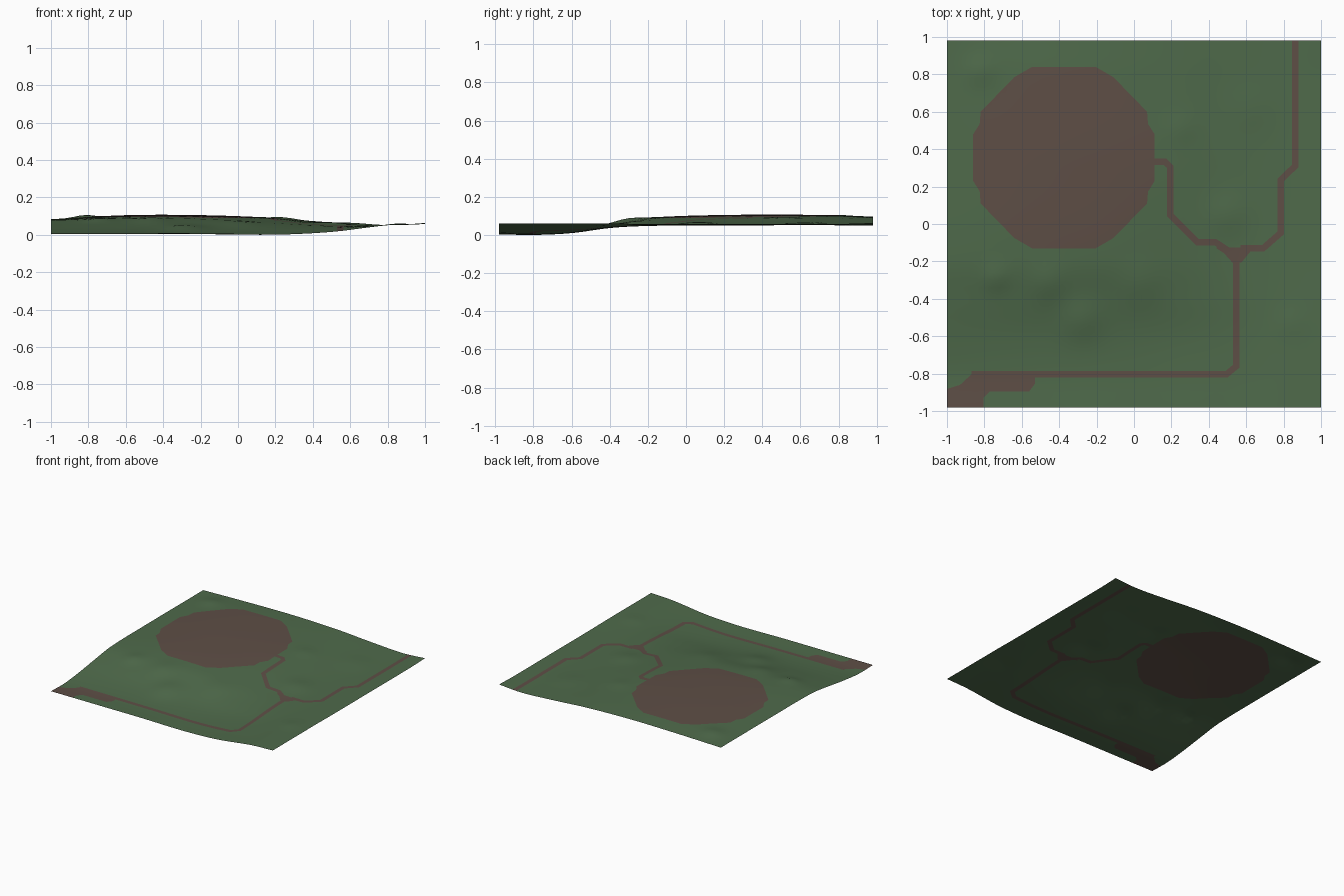
import bpy, bmesh, math
from mathutils import Vector

if "Cube" in bpy.data.objects:
    bpy.data.objects.remove(bpy.data.objects["Cube"])

# --- broad ground relief: control heights, smoothly interpolated ---
XS = [-1, -0.6, -0.2, 0.2, 0.5, 0.8, 1]
YS = [-0.98, -0.8, -0.6, -0.4, -0.2, 0.3, 0.8, 0.98]
HS = [[.010, .010, .010, .006, .018, .053, .062],
      [.008, .008, .006, .003, .018, .053, .062],
      [.028, .025, .020, .012, .025, .053, .062],
      [.056, .060, .053, .040, .040, .053, .062],
      [.080, .092, .088, .065, .050, .053, .060],
      [.085, .106, .106, .090, .063, .053, .060],
      [.085, .103, .104, .090, .068, .053, .060],
      [.085, .094, .098, .088, .068, .053, .065]]
# small mounds: x, y, height, radius
BUMPS = [(-0.82, 0.82, .014, .07), (-0.74, -0.29, .014, .06), (-0.46, -0.32, .013, .09),
         (-0.28, -0.52, .016, .10), (0.03, -0.33, .009, .10), (0.25, 0.51, .007, .07),
         (0.50, 0.05, .012, .10), (0.84, -0.53, .006, .07), (0.62, 0.62, .006, .12)]


def hermite(ts, vs, t):
    n = len(ts)
    i = max(0, min(n - 2, sum(1 for a in ts if a <= t) - 1))

    def slope(k):
        a, b = max(0, k - 1), min(n - 1, k + 1)
        return (vs[b] - vs[a]) / (ts[b] - ts[a])
    d = ts[i + 1] - ts[i]
    u = (t - ts[i]) / d
    return ((2*u**3 - 3*u*u + 1) * vs[i] + (u**3 - 2*u*u + u) * d * slope(i)
            + (3*u*u - 2*u**3) * vs[i + 1] + (u**3 - u*u) * d * slope(i + 1))


def height(x, y):
    z = hermite(YS, [hermite(XS, row, x) for row in HS], y)
    z += sum(h * math.exp(-((x - a)**2 + (y - b)**2) / (r * r)) for a, b, h, r in BUMPS)
    return max(0.0, z)


def strip(pts, w):
    """Outline of a path of width w with mitred corners."""
    pts = [Vector(p) for p in pts]
    left, right = [], []
    for i, p in enumerate(pts):
        d0 = (p - pts[i - 1]).normalized() if i else (pts[1] - p).normalized()
        d1 = (pts[i + 1] - p).normalized() if i < len(pts) - 1 else d0
        m = Vector((-(d0 + d1).y, (d0 + d1).x)).normalized()
        k = w / 2 / max(0.5, m.dot(Vector((-d0.y, d0.x))))
        left.append(p + m * k)
        right.append(p - m * k)
    return left + right[::-1]


# --- outlines of the bare earth areas ---
quarter = [(.485, .125), (.45, .18), (.445, .245), (.265, .43), (.17, .485)]
ring = quarter + [(-x, y) for x, y in quarter[::-1]]
ring += [(-x, -y) for x, y in ring]
clearing = [Vector((x - 0.375, y + 0.355)) for x, y in ring]
corner_patch = [Vector(p) for p in [(-1.01, -.885), (-.93, -.86), (-.85, -.787), (-.53, -.787),
                (-.53, -.855), (-.56, -.895), (-.77, -.895), (-.805, -.93), (-.805, -.99), (-1.01, -.99)]]
junction = [Vector(p) for p in [(.46, -.105), (.50, -.125), (.64, -.125), (.62, -.15),
                                (.575, -.205), (.525, -.205), (.48, -.155), (.44, -.13)]]
AREAS = [clearing, corner_patch, junction,
         strip([(.08, .333), (.165, .333), (.193, .305), (.193, .05), (.338, -.097),
                (.435, -.097), (.50, -.14)], .034),
         strip([(.547, -.15), (.547, -.76), (.495, -.803), (-.87, -.803)], .034),
         strip([(.57, -.13), (.69, -.13), (.785, -.047), (.785, .235), (.863, .312), (.863, 1.0)], .034)]


def inside(poly, p):
    hit = False
    for i, a in enumerate(poly):
        b = poly[i - 1]
        if (a.y > p.y) != (b.y > p.y) and p.x < (b.x - a.x) * (p.y - a.y) / (b.y - a.y) + a.x:
            hit = not hit
    return hit


# --- flat sheet, cut along the outlines, then raised ---
bm = bmesh.new()
bmesh.ops.create_grid(bm, x_segments=50, y_segments=49, size=1)
for v in bm.verts:
    v.co.y *= 0.98
for poly in AREAS:
    for i, b in enumerate(poly):
        a = poly[i - 1]
        x0, x1 = sorted((a.x, b.x))
        y0, y1 = sorted((a.y, b.y))
        near = []
        for f in bm.faces:
            fx = [v.co.x for v in f.verts]
            fy = [v.co.y for v in f.verts]
            if max(fx) >= x0 and min(fx) <= x1 and max(fy) >= y0 and min(fy) <= y1:
                near.append(f)
        geom = near + list({e for f in near for e in f.edges}) + list({v for f in near for v in f.verts})
        if near and (b - a).length > 1e-5:
            bmesh.ops.bisect_plane(bm, geom=geom, dist=1e-4, plane_co=(a.x, a.y, 0),
                                   plane_no=(-(b - a).y, (b - a).x, 0))
bmesh.ops.triangulate(bm, faces=[f for f in bm.faces if len(f.verts) > 4])
for f in bm.faces:
    c = f.calc_center_median()
    f.material_index = int(any(inside(p, c) for p in AREAS))
    f.smooth = True
for v in bm.verts:
    v.co.z = height(v.co.x, v.co.y)
low = min(v.co.z for v in bm.verts)
for v in bm.verts:
    v.co.z -= low
bmesh.ops.recalc_face_normals(bm, faces=bm.faces)
if sum(f.normal.z for f in bm.faces) < 0:
    bmesh.ops.reverse_faces(bm, faces=bm.faces)

mesh = bpy.data.meshes.new("ground")
bm.to_mesh(mesh)
bm.free()
for name, col in (("grass green", (.078, .145, .070, 1)), ("earth brown", (.112, .077, .061, 1))):
    m = bpy.data.materials.new(name)
    m.diffuse_color = col
    m.use_nodes = True
    m.node_tree.nodes["Principled BSDF"].inputs["Base Color"].default_value = m.diffuse_color
    mesh.materials.append(m)
ground = bpy.data.objects.new("ground", mesh)
bpy.context.collection.objects.link(ground)
